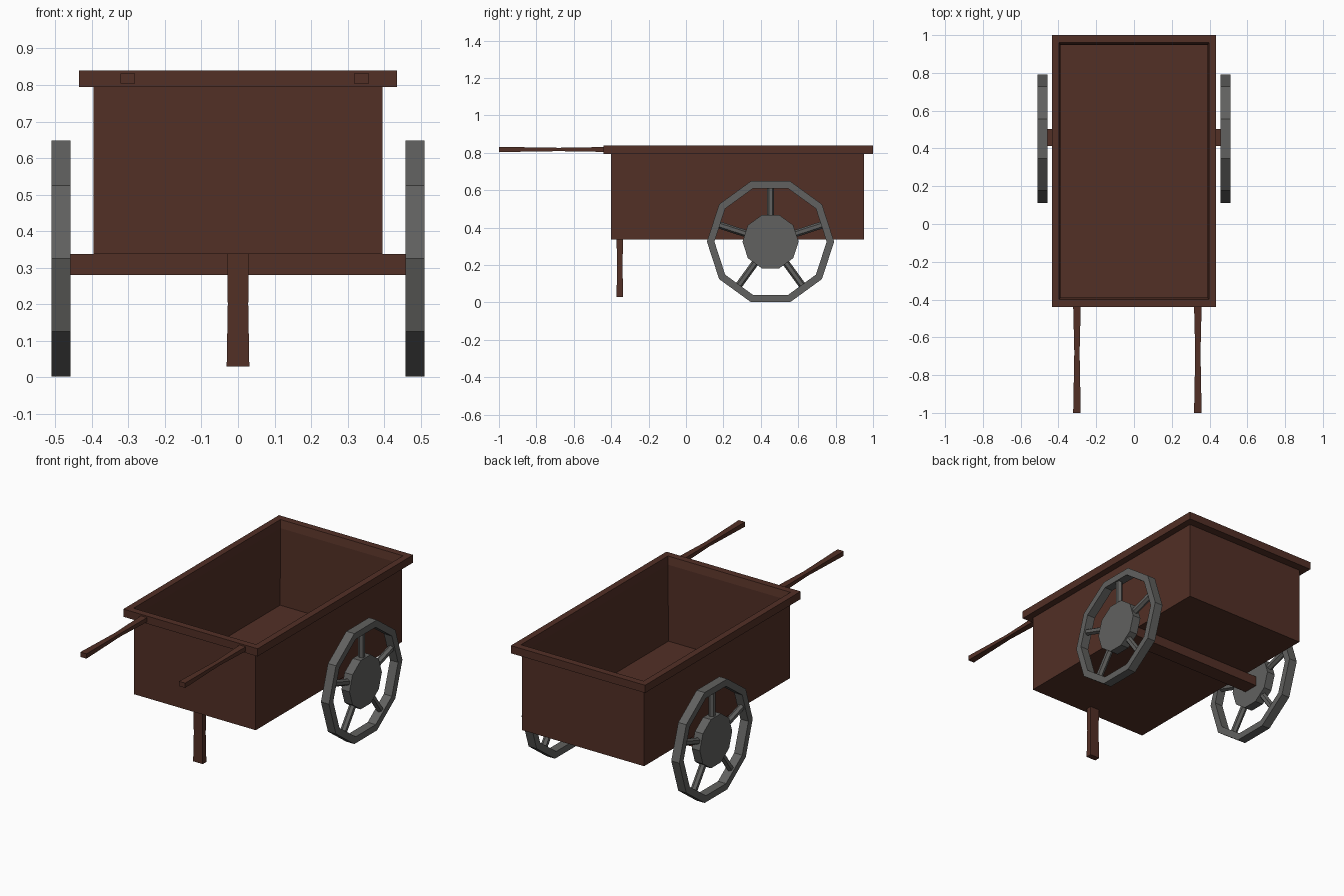
import bpy, bmesh, math
from mathutils import Matrix, Vector

if "Cube" in bpy.data.objects:
    bpy.data.objects.remove(bpy.data.objects["Cube"])


def material(name, rgb):
    m = bpy.data.materials.new(name)
    m.diffuse_color = (*rgb, 1)
    m.use_nodes = True
    m.node_tree.nodes["Principled BSDF"].inputs["Base Color"].default_value = m.diffuse_color
    return m


WOOD = material("dark_wood", (0.085, 0.029, 0.019))
IRON = material("grey_iron", (0.12, 0.12, 0.115))


def finish(name, bm, mat):
    bmesh.ops.recalc_face_normals(bm, faces=bm.faces)
    me = bpy.data.meshes.new(name)
    bm.to_mesh(me)
    bm.free()
    me.materials.append(mat)
    ob = bpy.data.objects.new(name, me)
    bpy.context.collection.objects.link(ob)
    return ob


def loft(bm, rings, cyclic=False):
    """Skin a list of equal-length point rings; cap the ends unless cyclic."""
    loops = [[bm.verts.new(p) for p in r] for r in rings]
    pairs = list(zip(loops, loops[1:]))
    if cyclic:
        pairs.append((loops[-1], loops[0]))
    else:
        bm.faces.new(loops[0])
        bm.faces.new(loops[-1])
    for a, b in pairs:
        for i in range(len(a)):
            j = (i + 1) % len(a)
            bm.faces.new((a[i], a[j], b[j], b[i]))


def rect(cx, cy, hx, hy, z):
    return [Vector((cx + sx * hx, cy + sy * hy, z))
            for sx, sy in ((-1, -1), (1, -1), (1, 1), (-1, 1))]


# tub with overhanging rim, lofted from the underside, over the rim, to the inner floor
TUB_Y, RIM_Y = 0.276, 0.28
bm = bmesh.new()
loft(bm, [rect(0, TUB_Y, 0.395, 0.676, 0.337),
          rect(0, TUB_Y, 0.395, 0.676, 0.795),
          rect(0, RIM_Y, 0.435, 0.72, 0.795),
          rect(0, RIM_Y, 0.435, 0.72, 0.84),
          rect(0, RIM_Y, 0.397, 0.68, 0.84),
          rect(0, RIM_Y, 0.39, 0.67, 0.795),
          rect(0, TUB_Y, 0.39, 0.671, 0.345)])
finish("cart_tub", bm, WOOD)

# axle beam under the tub
bm = bmesh.new()
loft(bm, [rect(0, 0.458, 0.465, 0.046, z) for z in (0.28, 0.337)])
finish("axle", bm, WOOD)

# prop leg, slightly waisted
bm = bmesh.new()
loft(bm, [rect(0, -0.354, w, d, z)
          for z, w, d in ((0.03, 0.031, 0.017), (0.2, 0.028, 0.015), (0.34, 0.03, 0.017))])
finish("prop_leg", bm, WOOD)

# handles, slightly waisted
for name, x in (("left_handle", -0.302), ("right_handle", 0.338)):
    bm = bmesh.new()
    loft(bm, [[Vector((x + p.x, y, 0.818 + p.y)) for p in rect(0, 0, w, h, 0)]
              for y, w, h in ((-1, 0.02, 0.014), (-0.68, 0.014, 0.009), (-0.435, 0.02, 0.013))])
    finish(name, bm, WOOD)

# wheels: ten-sided rim and hub with five spokes
WY, WZ = 0.452, 0.325


def decagon(r, x):
    return [Vector((x, WY + r * math.cos(k * math.pi / 5), WZ + r * math.sin(k * math.pi / 5)))
            for k in range(10)]


for side, s in (("left", -1), ("right", 1)):
    x0, x1, xm = s * 0.459, s * 0.511, s * 0.485
    bm = bmesh.new()
    loft(bm, [decagon(0.34, x0), decagon(0.34, x1), decagon(0.3, x1), decagon(0.3, x0)], True)
    finish(side + "_wheel_rim", bm, IRON)

    bm = bmesh.new()
    loft(bm, [decagon(0.15, x0), decagon(0.15, x1)])
    finish(side + "_wheel_hub", bm, IRON)

    bm = bmesh.new()
    for k in range(5):
        turn = (Matrix.Translation((xm, WY, WZ)) @ Matrix.Rotation(k * math.tau / 5, 4, 'X')
                @ Matrix.Translation((0, 0, 0.21)))
        bmesh.ops.create_cone(bm, cap_ends=True, segments=6, radius1=0.019, radius2=0.019,
                              depth=0.17, matrix=turn)
    finish(side + "_wheel_spokes", bm, IRON)
